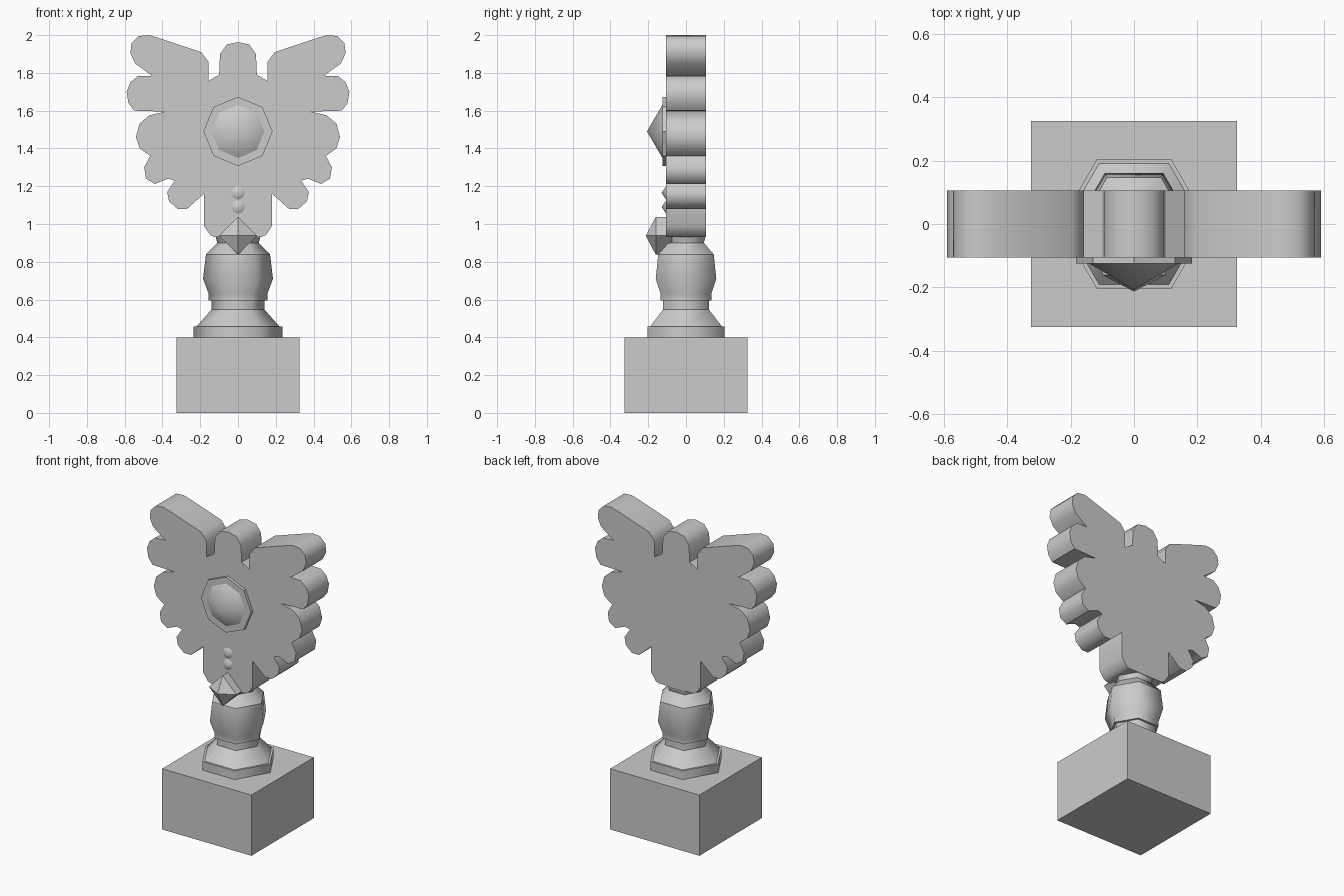
import bpy
import bmesh
import math
from mathutils import Matrix, Vector

if "Cube" in bpy.data.objects:
    bpy.data.objects.remove(bpy.data.objects["Cube"], do_unlink=True)

# One plain stone colour for the whole statue
stone = bpy.data.materials.new("stone_grey")
stone.use_nodes = True
colour = (0.6, 0.6, 0.6, 1)
stone.diffuse_color = colour
stone.node_tree.nodes["Principled BSDF"].inputs["Base Color"].default_value = colour

HALF_DEPTH = 0.105  # half the thickness of the winged figure


def finish(name, bm):
    """Turn a bmesh into a named object with the stone material."""
    bmesh.ops.recalc_face_normals(bm, faces=bm.faces)
    mesh = bpy.data.meshes.new(name)
    bm.to_mesh(mesh)
    bm.free()
    mesh.materials.append(stone)
    obj = bpy.data.objects.new(name, mesh)
    bpy.context.collection.objects.link(obj)
    return obj


def turned(name, profile, sides, smooth=True, soft_rings=(), front_at=None):
    """Turn a (radius, height) profile around its axis.
    With front_at=(y, z) the axis points forwards from that place."""
    bm = bmesh.new()
    rings = []
    for radius, height in profile:
        if radius == 0:
            rings.append([bm.verts.new((0, 0, height))])
            continue
        angles = [math.tau * i / sides for i in range(sides)]
        rings.append([bm.verts.new((radius * math.cos(a), radius * math.sin(a), height))
                      for a in angles])
    for lower, upper in zip(rings, rings[1:]):
        for i in range(sides):
            j = (i + 1) % sides
            if len(upper) == 1:
                bm.faces.new((lower[i], lower[j], upper[0]))
            else:
                bm.faces.new((lower[i], lower[j], upper[j], upper[i]))
    for end in (rings[0], rings[-1]):
        if len(end) > 1:
            bm.faces.new(end)
    for face in bm.faces:
        face.smooth = smooth
    # Rings stay crisp unless they are listed as soft
    for index, ring in enumerate(rings):
        if index not in soft_rings:
            members = set(ring)
            for edge in bm.edges:
                if members.issuperset(edge.verts):
                    edge.smooth = False
    if front_at:
        y, z = front_at
        place = Matrix.Translation((0, y, z)) @ Matrix.Rotation(math.pi / 2, 4, "X")
        bm.transform(place)
    return finish(name, bm)


# Square plinth
bm = bmesh.new()
bmesh.ops.create_cube(bm, size=1)
bmesh.ops.scale(bm, vec=Vector((0.65, 0.65, 0.4)), verts=bm.verts)
bmesh.ops.translate(bm, vec=Vector((0, 0, 0.2)), verts=bm.verts)
finish("plinth", bm)

# Six-sided turned column
column_profile = [
    (0.235, 0.4), (0.235, 0.457), (0.22, 0.457), (0.14, 0.547), (0.14, 0.595),
    (0.155, 0.595), (0.155, 0.63), (0.185, 0.71), (0.17, 0.838),
    (0.11, 0.9), (0.12, 0.94), (0.1, 0.96),
]
turned("column", column_profile, 6, soft_rings=(6, 7))

# Winged figure: left half of the outline, from the head down to the tail
head = [(0.06, 1.95), (0.095, 1.9), (0.1, 1.79), (0.157, 1.757)]
upper_feather = [(0.157, 1.86), (0.195, 1.91), (0.42, 1.985), (0.47, 2), (0.525, 1.995),
                 (0.563, 1.957), (0.57, 1.905), (0.545, 1.85), (0.455, 1.785)]
second_feather = [(0.53, 1.783), (0.57, 1.75), (0.59, 1.7), (0.58, 1.64),
                  (0.55, 1.6), (0.385, 1.595)]
third_feather = [(0.47, 1.575), (0.522, 1.53), (0.54, 1.46), (0.52, 1.4), (0.465, 1.36)]
fourth_feather = [(0.497, 1.3), (0.487, 1.24), (0.44, 1.212), (0.37, 1.24), (0.335, 1.23)]
lowest_feather = [(0.375, 1.17), (0.365, 1.12), (0.32, 1.08), (0.27, 1.08), (0.18, 1.16)]
tail = [(0.18, 0.99), (0.148, 0.942), (0.125, 0.932)]
half = (head + upper_feather + second_feather + third_feather
        + fourth_feather + lowest_feather + tail)
outline = [(0, 1.963)] + half + [(-x, z) for x, z in reversed(half)]

bm = bmesh.new()
front_face = bm.faces.new([bm.verts.new((x, -HALF_DEPTH, z)) for x, z in outline])
extruded = bmesh.ops.extrude_face_region(bm, geom=[front_face], use_keep_orig=True)
moved = [v for v in extruded["geom"] if isinstance(v, bmesh.types.BMVert)]
bmesh.ops.translate(bm, vec=Vector((0, 2 * HALF_DEPTH, 0)), verts=moved)
figure = finish("winged_figure", bm)
bpy.ops.object.select_all(action="DESELECT")
figure.select_set(True)
bpy.context.view_layer.objects.active = figure
bpy.ops.object.shade_smooth_by_angle(angle=math.radians(50))

# Eight-sided chest setting and its pointed gem
chest = 1.49
turned("gem_setting", [(0.183, -0.01), (0.183, 0.02)], 8, False, front_at=(-HALF_DEPTH, chest))
turned("chest_gem", [(0.14, 0.015), (0.14, 0.02), (0, 0.102)], 8,
       front_at=(-HALF_DEPTH, chest))

# Two small pointed studs below the chest
for name, height in (("upper_stud", 1.165), ("lower_stud", 1.09)):
    turned(name, [(0.036, -0.005), (0.036, 0), (0, 0.024)], 8, front_at=(-HALF_DEPTH, height))

# Diamond block with a pyramid front at the foot of the figure
turned("diamond", [(0.1, -0.03), (0.1, 0.055), (0, 0.108)], 4, False,
       front_at=(-HALF_DEPTH, 0.938))
